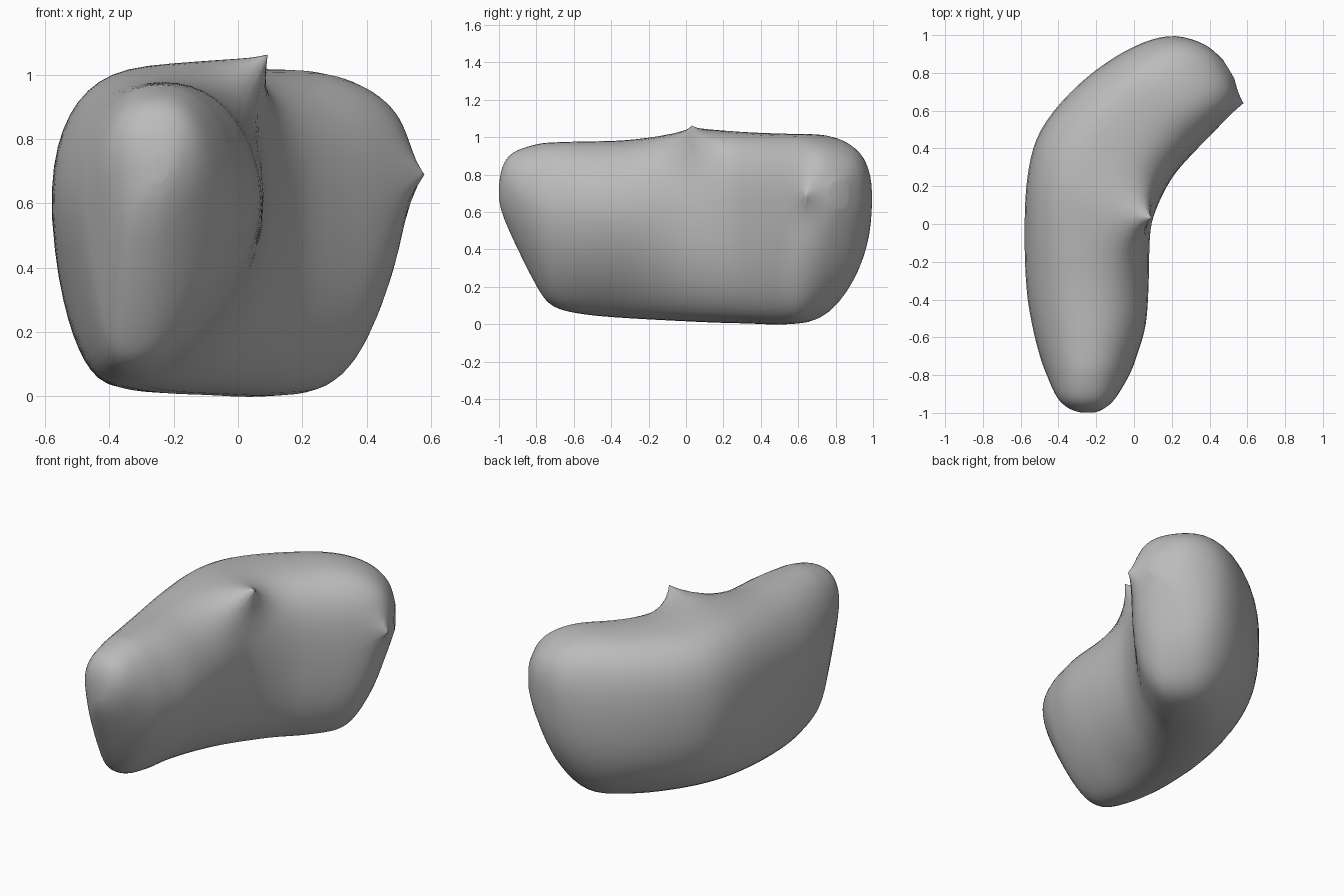
import bpy, bmesh, math
from mathutils import Vector

cube = bpy.data.objects.get("Cube")
if cube:
    bpy.data.objects.remove(cube)

# Stations along the bend: outer edge x, y, inner edge x, y, bottom z, top z,
# low taper on the inner side, low tuck on the outer side
STATIONS = [
    (-.27, -1.0, -.22, -1.0, .67, .74, .5, 0),
    (-.34, -.98, -.17, -.985, .59, .84, .6, 0),
    (-.41, -.92, -.10, -.93, .45, .92, .8, 0),
    (-.47, -.79, -.02, -.80, .19, .965, 1, 0),
    (-.50, -.71, .02, -.70, .09, .975, 1, 0),
    (-.54, -.56, .07, -.53, .05, .98, 1, 0),
    (-.575, -.35, .085, -.30, .03, .985, .9, 0),
    (-.585, -.05, .09, -.08, .015, 1.01, .5, .05),
    (-.57, .25, .115, .06, .005, 1.03, .2, .2),
    (-.50, .50, .20, .24, 0, 1.025, 0, .35),
    (-.30, .74, .32, .38, -.005, 1.02, 0, .4),
    (-.05, .92, .44, .50, .03, 1.015, .1, .35),
    (.18, 1.0, .51, .59, .23, .965, .2, .2),
    (.37, .955, .535, .68, .48, .88, .2, .1),
    (.48, .86, .525, .79, .63, .76, .2, 0),
]
STEPS, SIDES = 5, 48


def spline(a, b, c, d, t):
    return [.5 * (2*q + (r-p)*t + (2*p - 5*q + 4*r - s)*t*t + (3*q - p - 3*r + s)*t**3)
            for p, q, r, s in zip(a, b, c, d)]


def section(row):
    """Rounded upright loop that narrows toward the bottom."""
    outer, inner = Vector(row[:2]), Vector(row[2:4])
    mid, half = (outer + inner) / 2, (inner - outer) / 2
    low, high, taper, tuck = row[4:]
    waist = low + (high - low) * .55
    loop = []
    for k in range(SIDES):
        a = math.tau * k / SIDES
        c, s = math.cos(a), math.sin(a)
        power = 2.8 - .6 * taper if s > 0 else 2.8 - .2 * taper
        u = math.copysign(abs(c) ** (2 / power), c)
        w = math.copysign(abs(s) ** (2 / power), s)
        if w < 0:
            u = u * (1 + .4 * taper * w) - .35 * taper * w * w
            u += tuck * w * w * (1 - u) / 2
        z = waist + w * (high - waist if w > 0 else waist - low)
        p = mid + half * u
        loop.append(Vector((p.x, p.y, z)))
    return loop


def pull(verts, start, peak, radius, strength):
    """Draw the surface near start out toward a point."""
    start, peak = Vector(start), Vector(peak)
    for v in verts:
        f = strength * math.exp(-((v.co - start).length / radius) ** 2)
        v.co = v.co.lerp(peak, f)


# Curved body lofted through the stations
rows = []
last = len(STATIONS) - 1
for i in range(last):
    pts = [STATIONS[min(max(i + j, 0), last)] for j in (-1, 0, 1, 2)]
    rows += [spline(*pts, n / STEPS) for n in range(STEPS)]
rows.append(STATIONS[-1])

bm = bmesh.new()
rings = [[bm.verts.new(p) for p in section(r)] for r in rows]
for a, b in zip(rings, rings[1:]):
    for k in range(SIDES):
        n = (k + 1) % SIDES
        bm.faces.new((a[k], a[n], b[n], b[k]))
bm.faces.new(rings[0])
bm.faces.new(rings[-1])
for _ in range(4):
    bmesh.ops.smooth_vert(bm, verts=bm.verts, factor=.5,
                          use_axis_x=True, use_axis_y=True, use_axis_z=True)

# Broad swell on top, nub at its inner edge, and point on the back end
pull(bm.verts, (0, .02, 1), (.02, .02, 1.14), .22, .32)
pull(bm.verts, (.06, .03, .99), (.11, .03, 1.085), .11, .9)
pull(bm.verts, (.53, .65, .69), (.59, .635, .69), .09, .85)
bmesh.ops.recalc_face_normals(bm, faces=bm.faces)

mesh = bpy.data.meshes.new("curved_body")
bm.to_mesh(mesh)
bm.free()
body = bpy.data.objects.new("curved_body", mesh)
bpy.context.collection.objects.link(body)

# Plain grey finish
grey = bpy.data.materials.new("plain_grey")
grey.use_nodes = True
colour = (.5, .5, .5, 1)
grey.diffuse_color = colour
grey.node_tree.nodes["Principled BSDF"].inputs["Base Color"].default_value = colour
mesh.materials.append(grey)

bpy.context.view_layer.objects.active = body
body.select_set(True)
bpy.ops.object.shade_smooth_by_angle(angle=math.radians(60))
